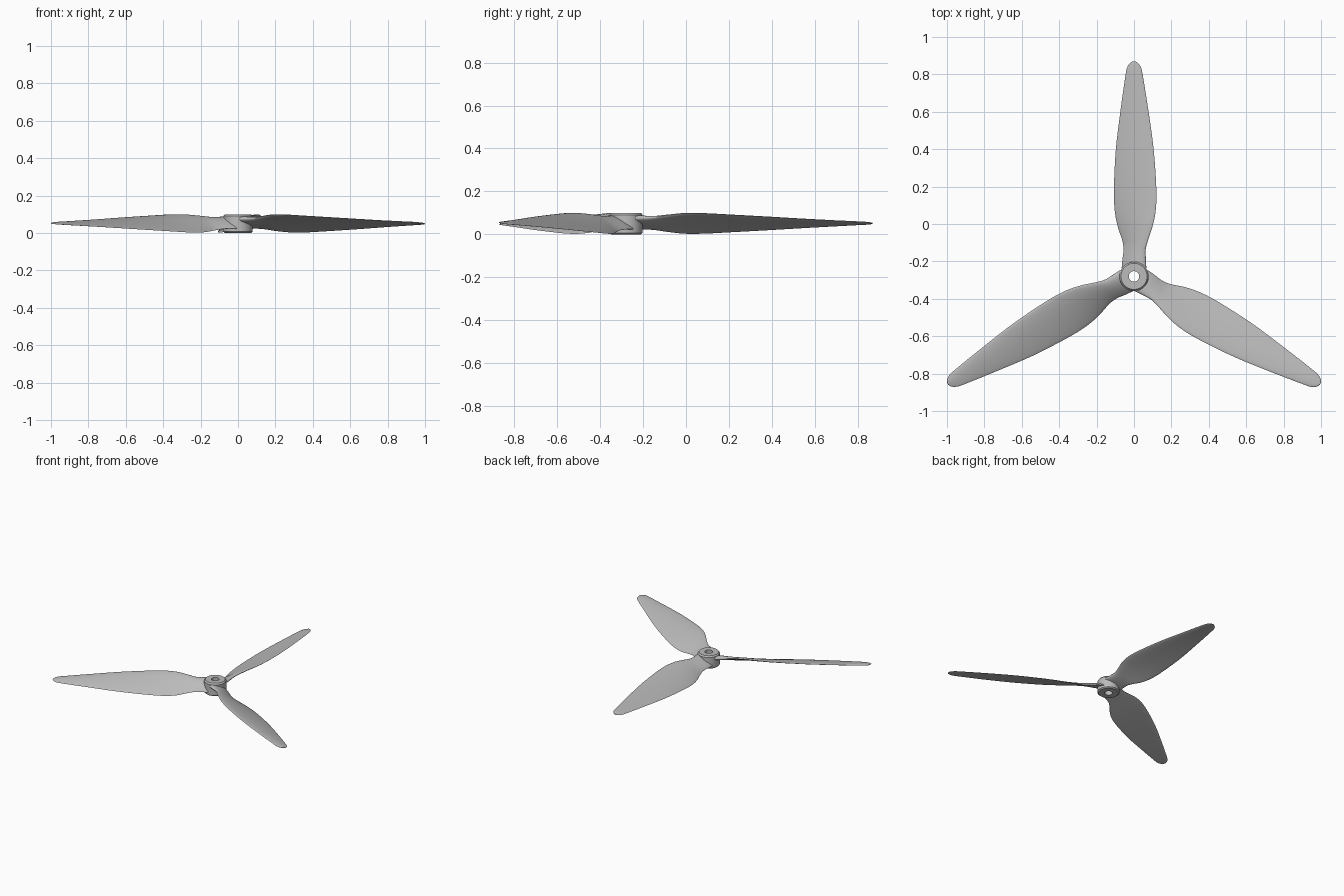
import bpy, bmesh, math
from mathutils import Matrix, Vector

cube = bpy.data.objects.get("Cube")
if cube:
    bpy.data.objects.remove(cube, do_unlink=True)

CENTRE = Vector((0, -0.28, 0.05))

grey = bpy.data.materials.new("light grey")
grey.use_nodes = True
grey.diffuse_color = (0.5, 0.5, 0.5, 1)
grey.node_tree.nodes["Principled BSDF"].inputs["Base Color"].default_value = (0.5, 0.5, 0.5, 1)


def finish(name, bm, angle):
    bmesh.ops.recalc_face_normals(bm, faces=bm.faces)
    mesh = bpy.data.meshes.new(name)
    bm.to_mesh(mesh)
    bm.free()
    obj = bpy.data.objects.new(name, mesh)
    bpy.context.collection.objects.link(obj)
    mesh.materials.append(grey)
    bpy.ops.object.select_all(action="DESELECT")
    obj.select_set(True)
    bpy.context.view_layer.objects.active = obj
    bpy.ops.object.shade_smooth_by_angle(angle=math.radians(angle))
    return obj


def skin(bm, rings, closed):
    """Join successive rings of vertices with quads."""
    n = len(rings[0])
    count = len(rings) if closed else len(rings) - 1
    for i in range(count):
        a, b = rings[i], rings[(i + 1) % len(rings)]
        for j in range(n):
            k = (j + 1) % n
            bm.faces.new((a[j], a[k], b[k], b[j]))


# Hub: bored collar with chamfered rims
profile = [(0.028, -0.05), (0.070, -0.05), (0.078, -0.043),
           (0.078, 0.040), (0.070, 0.05), (0.028, 0.05)]
bm = bmesh.new()
rings = []
for r, z in profile:
    rings.append([bm.verts.new((r * math.cos(t), r * math.sin(t), z))
                  for t in (math.tau * i / 48 for i in range(48))])
skin(bm, rings, True)
hub = finish("hub", bm, 30)
hub.location = CENTRE

# Blade stations: radius, low edge, high edge, half rise, half thickness
stations = [
    (0.045, -0.066, 0.066, 0.026, 0.018),
    (0.09, -0.062, 0.064, 0.026, 0.016),
    (0.14, -0.056, 0.062, 0.030, 0.013),
    (0.19, -0.062, 0.074, 0.038, 0.011),
    (0.27, -0.088, 0.100, 0.047, 0.010),
    (0.36, -0.104, 0.117, 0.047, 0.009),
    (0.48, -0.107, 0.119, 0.041, 0.008),
    (0.68, -0.097, 0.105, 0.030, 0.007),
    (0.88, -0.073, 0.078, 0.018, 0.006),
    (1.08, -0.045, 0.046, 0.007, 0.005),
    (1.12, -0.035, 0.036, 0.005, 0.004),
    (1.14, -0.022, 0.022, 0.003, 0.003),
    (1.15, -0.006, 0.006, 0.001, 0.002),
]


def smooth_path(points, steps):
    """Catmull-Rom interpolation of the station values."""
    pts = [points[0]] + points + [points[-1]]
    out = []
    for p, q, r, s in zip(pts, pts[1:], pts[2:], pts[3:]):
        for i in range(steps):
            t = i / steps
            out.append([b + 0.5 * t * (c - a + t * (2 * a - 5 * b + 4 * c - d
                        + t * (3 * (b - c) + d - a)))
                        for a, b, c, d in zip(p, q, r, s)])
    return out + [points[-1]]


def blade(name, turn):
    bm = bmesh.new()
    rings = []
    for radius, low, high, rise, thick in smooth_path(stations, 4):
        ring = []
        for i in range(24):
            a = math.tau * i / 24
            u = math.cos(a)
            x = (low + high) / 2 + u * (high - low) / 2
            # Aerofoil: fuller towards the high leading edge, slightly arched
            z = u * rise + math.sin(a) * thick * (1 + 0.35 * u)
            z += 0.5 * thick * (1 - u * u)
            ring.append(bm.verts.new((x, radius, z)))
        rings.append(ring)
    skin(bm, rings, False)
    bm.faces.new(rings[0])
    bm.faces.new(rings[-1])
    obj = finish(name, bm, 50)
    obj.matrix_world = Matrix.Translation(CENTRE) @ Matrix.Rotation(turn, 4, "Z")


for name, turn in (("back_blade", 0), ("right_blade", 1), ("left_blade", 2)):
    blade(name, turn * math.tau / 3)
